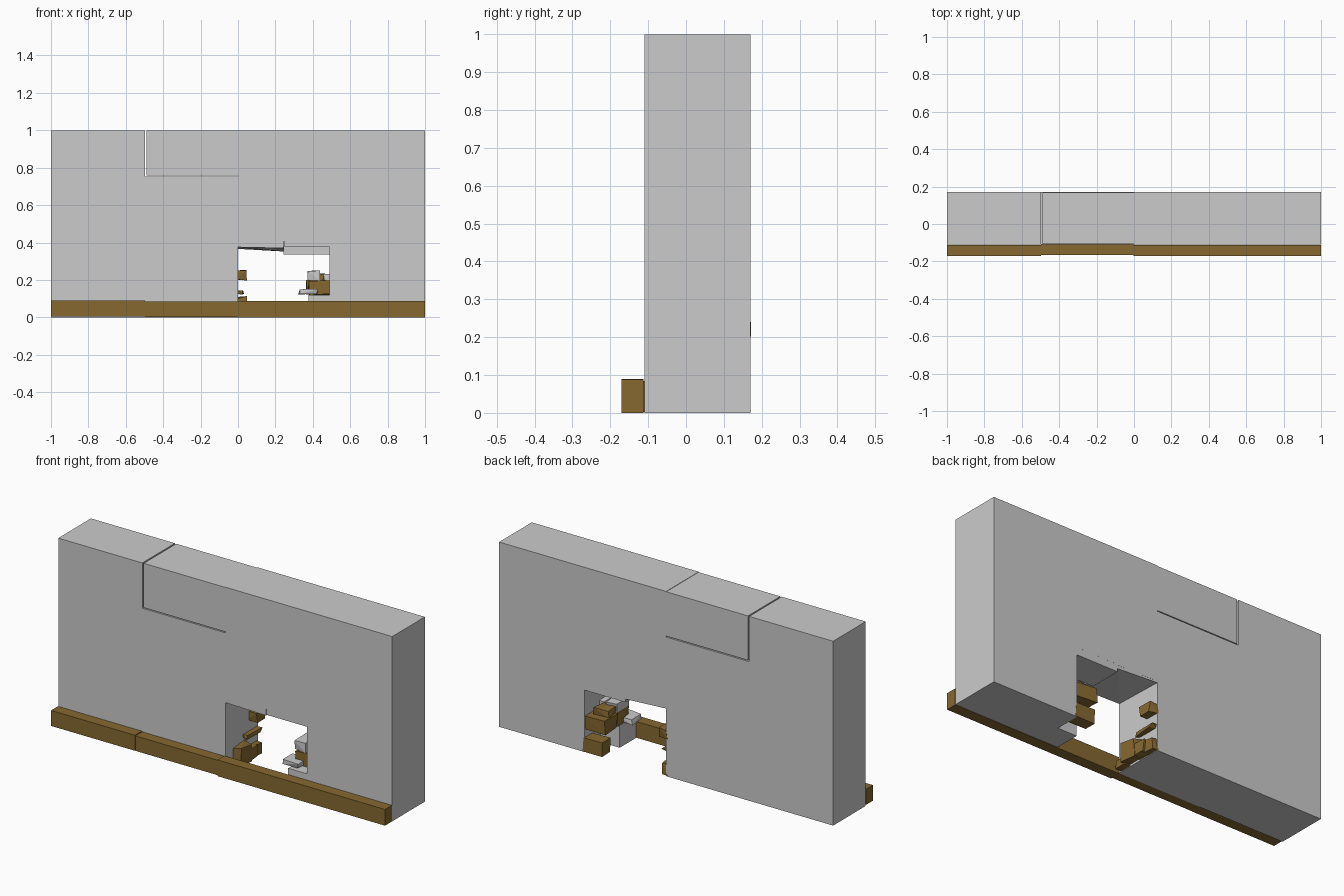
import bpy, bmesh, random
from mathutils import Vector, Euler

if "Cube" in bpy.data.objects:
    bpy.data.objects.remove(bpy.data.objects["Cube"])

random.seed(4)
brown = bpy.data.materials.new("brown_wood")
brown.diffuse_color = (0.24, 0.14, 0.03, 1)
brown.use_nodes = True
brown.node_tree.nodes["Principled BSDF"].inputs["Base Color"].default_value = brown.diffuse_color


def finish(bm, name, mat=None):
    bmesh.ops.recalc_face_normals(bm, faces=bm.faces[:])
    me = bpy.data.meshes.new(name)
    bm.to_mesh(me)
    bm.free()
    ob = bpy.data.objects.new(name, me)
    bpy.context.collection.objects.link(ob)
    if mat:
        me.materials.append(mat)
    return ob


def extrude_xz(name, pts, y0, y1):
    bm = bmesh.new()
    face = bm.faces.new([bm.verts.new((x, y0, z)) for x, z in pts])
    ext = bmesh.ops.extrude_face_region(bm, geom=[face])
    bmesh.ops.translate(bm, vec=(0, y1 - y0, 0),
                        verts=[v for v in ext["geom"] if isinstance(v, bmesh.types.BMVert)])
    return finish(bm, name)


def hull(name, pts, mat=None):
    bm = bmesh.new()
    for p in pts:
        bm.verts.new(p)
    out = bmesh.ops.convex_hull(bm, input=bm.verts[:])
    loose = {g for g in out["geom_interior"] + out["geom_unused"] if isinstance(g, bmesh.types.BMVert)}
    bmesh.ops.delete(bm, geom=list(loose), context='VERTS')
    bmesh.ops.dissolve_limit(bm, angle_limit=0.02, verts=bm.verts[:], edges=bm.edges[:])
    return finish(bm, name, mat)


def corners(lo, hi):
    return [Vector((x, y, z)) for x in (lo[0], hi[0]) for y in (lo[1], hi[1]) for z in (lo[2], hi[2])]


def box(name, lo, hi, mat=None):
    return hull(name, corners(lo, hi), mat)


def chunk(name, lo, hi, mat=None, rough=0.2):
    # broken piece: box corners pulled inward at random
    c = (Vector(lo) + Vector(hi)) / 2
    pts = [c + Vector([d * random.uniform(1 - 2 * rough, 1) for d in p - c]) for p in corners(lo, hi)]
    return hull(name, pts, mat)


# wall with doorway hole, crack above it, and a notch for the upper panel
extrude_xz("wall", [(-1, 0), (0, 0), (0, .375), (.243, .37), (.243, .405), (.248, .405),
                    (.248, .375), (.49, .375), (.49, 0), (1, 0), (1, 1), (0, 1),
                    (0, .753), (-.497, .753), (-.497, .998), (-1, .998)], -.109, .17)
box("upper_panel", (-.489, -.108, .758), (0, .169, .998))

# broken underside of the opening
box("broken_lintel", (.243, -.01, .335), (.495, .1698, .42))
hull("sagging_lintel", [(0, -.1, .38), (0, -.1, .374), (0, .1697, .38), (0, .1697, .366),
                        (.245, -.1, .38), (.245, -.1, .37), (.245, .1697, .38), (.245, .1697, .352)])

# baseboard in three slightly uneven lengths
for i, (x0, x1, z0, z1, dy) in enumerate([(-1, -.497, .005, .089, 0), (-.497, -.003, .003, .084, .004),
                                          (-.003, 1, 0, .088, 0)]):
    box(f"baseboard_{i + 1}", (x0, -.171 + dy, z0), (x1, -.112 + dy, z1), brown)

# rubble on the right jamb
box("broken_block", (.376, -.108, 0), (.492, .03, .12))
chunk("grey_slab", (.32, -.1, .122), (.43, .0, .152), None, .12)
chunk("grey_chunk_top", (.37, -.06, .195), (.44, .07, .255), None, .15)
chunk("grey_chunk_side", (.455, -.05, .195), (.5, .05, .235), None, .12)
chunk("brick_mid", (.36, .06, .115), (.5, .17, .2), brown, .1)
chunk("brick_front", (.37, -.06, .118), (.5, .06, .2), brown, .1)
chunk("brick_upper", (.37, .05, .185), (.47, .13, .235), brown, .15)
chunk("brick_floor", (.38, .1, 0), (.5, .171, .08), brown, .05)

# splinters on the left jamb
chunk("splinter_top", (-.01, .09, .195), (.048, .172, .255), brown, .15)
chunk("splinter_mid", (-.01, .03, .12), (.034, .171, .148), brown, .25)
for i, (y0, y1, x, z) in enumerate([(-.1, -.02, .035, .05), (-.05, .06, .05, .115),
                                    (.03, .12, .045, .075), (.1, .172, .03, .07)]):
    chunk(f"splinter_floor_{i + 1}", (-.01, y0, 0.002), (x, y1, z), brown, .15)
